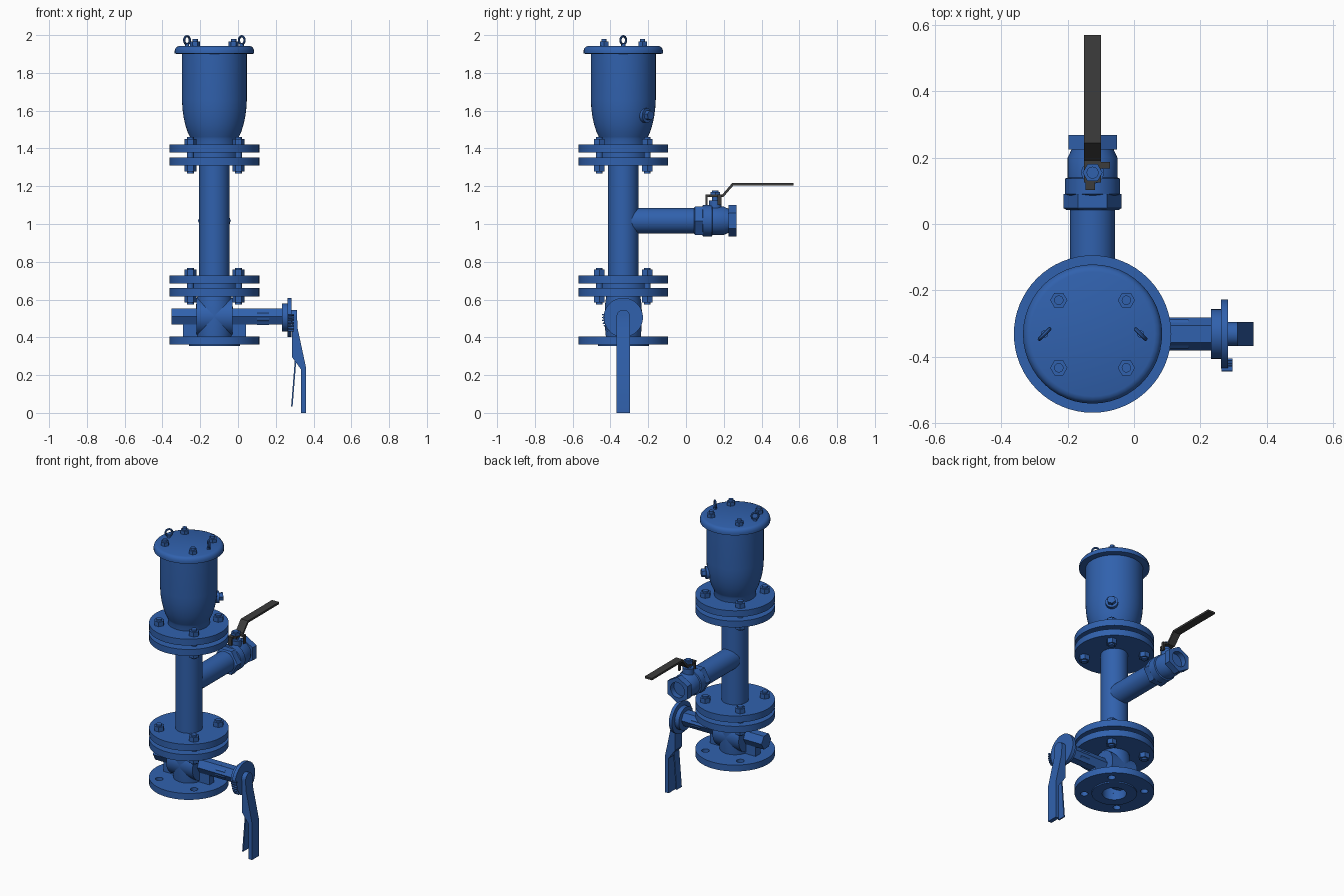
import bpy, bmesh, math
from mathutils import Matrix, Vector

if "Cube" in bpy.data.objects:
    bpy.data.objects.remove(bpy.data.objects["Cube"])

CX, CY = -0.125, -0.332          # main vertical axis
BZ = 1.017                       # branch height
VZ = 0.51                        # lower valve stem height

def material(name, col):
    m = bpy.data.materials.new(name)
    m.diffuse_color = col
    m.use_nodes = True
    m.node_tree.nodes["Principled BSDF"].inputs["Base Color"].default_value = m.diffuse_color
    return m

BLUE = material("blue_paint", (0.03, 0.12, 0.42, 1))
DARK = material("dark_grip", (0.045, 0.045, 0.045, 1))

def finish(name, bm, mat=BLUE):
    bmesh.ops.recalc_face_normals(bm, faces=bm.faces)
    me = bpy.data.meshes.new(name)
    bm.to_mesh(me)
    bm.free()
    ob = bpy.data.objects.new(name, me)
    bpy.context.collection.objects.link(ob)
    me.materials.append(mat)
    return ob

def lathe(name, prof, loc=(CX, CY, 0), axis=(0, 0, 1), n=48, phase=0.0, loop=False, mat=BLUE):
    """Revolve (radius, height) points about axis; loop=True closes the profile into a ring."""
    bm = bmesh.new()
    mx = Matrix.Translation(loc) @ Vector((0, 0, 1)).rotation_difference(Vector(axis)).to_matrix().to_4x4()
    rings = []
    for r, z in prof:
        if r == 0:
            rings.append([bm.verts.new(mx @ Vector((0, 0, z)))] * n)
        else:
            rings.append([bm.verts.new(mx @ Vector((r * math.cos(phase + math.tau * i / n),
                          r * math.sin(phase + math.tau * i / n), z))) for i in range(n)])
    pairs = list(zip(rings, rings[1:])) + ([(rings[-1], rings[0])] if loop else [])
    for a, b in pairs:
        for i in range(n):
            j = (i + 1) % n
            vs = list(dict.fromkeys((a[i], a[j], b[j], b[i])))
            if len(vs) > 2:
                bm.faces.new(vs)
    if not loop:
        for ring, (r, _) in ((rings[0], prof[0]), (rings[-1], prof[-1])):
            if r:
                bm.faces.new(ring)
    return finish(name, bm, mat)

def rod(name, r, a, b, loc=(CX, CY, 0), axis=(0, 0, 1), n=24, phase=0.0):
    return lathe(name, [(r, a), (r, b)], loc, axis, n, phase)

def prism(name, pts, lo, hi, place, mat=BLUE):
    """Extrude a 2D outline from lo to hi; place maps (u, v, depth) to a point."""
    bm = bmesh.new()
    a = [bm.verts.new(place(u, v, lo)) for u, v in pts]
    b = [bm.verts.new(place(u, v, hi)) for u, v in pts]
    bm.faces.new(a)
    bm.faces.new(b)
    for i in range(len(pts)):
        j = (i + 1) % len(pts)
        bm.faces.new((a[i], a[j], b[j], b[i]))
    return finish(name, bm, mat)

def box(name, lo, hi, mat=BLUE):
    return prism(name, [(lo[0], lo[1]), (hi[0], lo[1]), (hi[0], hi[1]), (lo[0], hi[1])],
                 lo[2], hi[2], lambda u, v, d: (u, v, d), mat)

def diagonals(off):
    return [(CX + sx * off, CY + sy * off) for sx in (-1, 1) for sy in (-1, 1)]

# air valve vessel with domed base
lathe("vessel_body", [(0.125, 1.40), (0.125, 1.45), (0.13, 1.462), (0.142, 1.487), (0.154, 1.525),
                      (0.163, 1.565), (0.169, 1.61), (0.172, 1.66), (0.172, 1.91)])
# lid with rounded rim
lathe("vessel_lid", [(0.198, 1.9), (0.21, 1.903), (0.21, 1.918), (0.206, 1.93), (0.199, 1.938),
                     (0.188, 1.942), (0, 1.942)])
for x, y in diagonals(0.102):
    rod("lid_nut", 0.026, 1.94, 1.965, (x, y, 0), n=6)
    rod("lid_stud", 0.014, 1.94, 1.98, (x, y, 0))
# lifting eyes
for s in (-1, 1):
    x = CX + s * 0.145
    ring = [(0.021 + 0.006 * math.cos(t * math.tau / 10), 0.006 * math.sin(t * math.tau / 10)) for t in range(10)]
    lathe("lifting_eye", ring, (x, CY, 1.973), (s, 1, 0), 28, loop=True)
    rod("lifting_eye_base", 0.011, 1.938, 1.955, (x, CY, 0))
# drain plug facing the back right corner
D = (math.sqrt(0.5), math.sqrt(0.5), 0)
rod("drain_boss", 0.038, 0.13, 0.18, (CX, CY, 1.575), D)
rod("drain_plug", 0.026, 0.17, 0.205, (CX, CY, 1.575), D, 6)

# flanges, the lowest one with open bolt holes
R = 0.2375
for name, lo, hi in (("upper_flange_top", 1.378, 1.42), ("upper_flange_bottom", 1.31, 1.352),
                     ("lower_flange_top", 0.685, 0.728), ("lower_flange_bottom", 0.617, 0.66)):
    rod(name, R, lo, hi, n=64)
for z in (1.35, 0.658):
    rod("flange_raised_face", 0.135, z, z + 0.03, n=48)
base = lathe("base_flange", [(0.072, 0.355), (0.135, 0.355), (0.135, 0.363), (R, 0.363), (R, 0.405),
                             (0.072, 0.405)], n=64, loop=True)
for x, y in diagonals(0.127):
    cut = rod("hole_cutter", 0.023, 0.3, 0.45, (x, y, 0))
    cut.hide_render = True
    mod = base.modifiers.new("hole", 'BOOLEAN')
    mod.operation, mod.object, mod.solver = 'DIFFERENCE', cut, 'EXACT'
    bpy.context.view_layer.objects.active = base
    bpy.ops.object.modifier_apply(modifier=mod.name)
    bpy.data.objects.remove(cut)
# flange bolts
for lo, hi in ((1.31, 1.42), (0.617, 0.728)):
    for x, y in diagonals(0.127):
        rod("flange_bolt", 0.018, lo - 0.042, hi + 0.04, (x, y, 0))
        rod("bolt_head", 0.032, hi, hi + 0.03, (x, y, 0), n=6)
        rod("bolt_nut", 0.032, lo - 0.032, lo, (x, y, 0), n=6)

# riser and branch pipe
rod("riser_pipe", 0.081, 0.7, 1.34, n=48)
rod("branch_pipe", 0.068, 0, 0.40, (CX, CY, BZ), (0, 1, 0), 40)

# lower ball valve: hollow throat, bulged body, stem and ribs
lathe("valve_body", [(0.072, 0.4), (0.092, 0.4), (0.097, 0.45), (0.099, VZ), (0.097, 0.57), (0.09, 0.62),
                     (0.06, 0.62), (0.065, 0.48)], loop=True)
rod("valve_cross_barrel", 0.099, -0.095, 0.095, (CX, CY, VZ), (1, 0, 0), 40)
rod("valve_stem", 0.05, -0.227, 0.36, (CX, CY, VZ), (1, 0, 0), 6, math.pi / 2)
rod("stem_collar", 0.047, 0.225, 0.29, (CX, CY, VZ), (1, 0, 0), 8, math.pi / 8)
for s in (-1, 1):
    xs = sorted((CX + s * 0.085, CX + s * 0.167))
    box("valve_rib", (xs[0], CY - 0.025, 0.4), (xs[1], CY + 0.025, 0.49))
# index disc with ratchet teeth
rod("index_disc_backing", 0.075, 0.232, 0.264, (0, CY, VZ - 0.005), (1, 0, 0), 40)
rod("index_disc", 0.104, 0.262, 0.284, (0, CY, VZ - 0.005), (1, 0, 0), 48)
for k in range(7):
    a = math.radians(172 + k * 8)
    c, s = math.cos(a), math.sin(a)
    prism("index_tooth", [(0.1, -0.005), (0.113, -0.003), (0.113, 0.003), (0.1, 0.005)], 0.264, 0.297,
          lambda u, v, d: (d, CY + u * c - v * s, VZ - 0.005 + u * s + v * c))
# hanging lever with release trigger
xz = lambda u, v, d: (u, CY + d, v)
rod("lever_hub", 0.036, 0.28, 0.313, (0, CY, VZ), (1, 0, 0), 32)
prism("lever_handle", [(0.285, VZ), (0.313, VZ), (0.315, 0.45), (0.36, 0.24), (0.36, 0), (0.334, 0),
                       (0.334, 0.23), (0.286, 0.295)], -0.036, 0.036, xz)
prism("lever_trigger", [(0.302, 0.295), (0.31, 0.295), (0.289, 0.033), (0.281, 0.033)], -0.026, 0.026, xz)

# small threaded ball valve on the branch
B = (CX, 0, BZ)
Y = (0, 1, 0)
lathe("branch_inlet_hex", [(0.078, 0.042), (0.088, 0.048), (0.088, 0.09)], B, Y, 6)
lathe("branch_valve_body", [(0.074, 0.085), (0.083, 0.09), (0.083, 0.137), (0.075, 0.14), (0.075, 0.2),
                            (0.063, 0.226), (0.063, 0.232), (0, 0.232)], B, Y)
hexring = bmesh.new()
N = 48
rings = []
for r, y in ((0, 0.225), (0.05, 0.268), (1, 0.268), (1, 0.225)):
    row = []
    for i in range(N):
        a = math.tau * i / N
        # hexagonal radius outside, round bore inside
        rr = 0.073 / math.cos((a + math.pi / 6) % (math.pi / 3) - math.pi / 6) if r == 1 else 0.05
        row.append(hexring.verts.new((CX + rr * math.cos(a), y, BZ + rr * math.sin(a))))
    rings.append(row)
for q in range(4):
    a, b = rings[q], rings[(q + 1) % 4]
    for i in range(N):
        j = (i + 1) % N
        hexring.faces.new((a[i], a[j], b[j], b[i]))
finish("branch_outlet_hex", hexring)

# branch valve stem, gland and packing nut
S = (CX, 0.155, 0)
rod("gland", 0.034, 1.07, 1.125, S)
rod("stem", 0.018, 1.1, 1.178, S)
rod("stem_nut", 0.03, 1.155, 1.17, S, n=6)
# cranked dark handle
T = 0.013
path = [(0.125, 1.143), (0.198, 1.143), (0.25, 1.203), (0.57, 1.203)]
top = [(0.57, 1.216), (0.244, 1.216), (0.192, 1.156), (0.125, 1.156)]
prism("branch_handle", path + top, -0.026, 0.026, lambda u, v, d: (CX + d, u, v), DARK)
box("handle_tail", (CX - 0.022, 0.103, 1.143), (CX + 0.008, 0.13, 1.156), DARK)
box("handle_stop", (CX - 0.02, 0.103, 1.1), (CX + 0.005, 0.113, 1.15), DARK)
box("handle_tab", (CX + 0.02, 0.168, 1.143), (CX + 0.052, 0.187, 1.156), DARK)
box("handle_tab_stop", (CX + 0.042, 0.168, 1.1), (CX + 0.052, 0.187, 1.15), DARK)

bpy.ops.object.select_all(action='SELECT')
bpy.ops.object.shade_smooth_by_angle(angle=math.radians(30))
